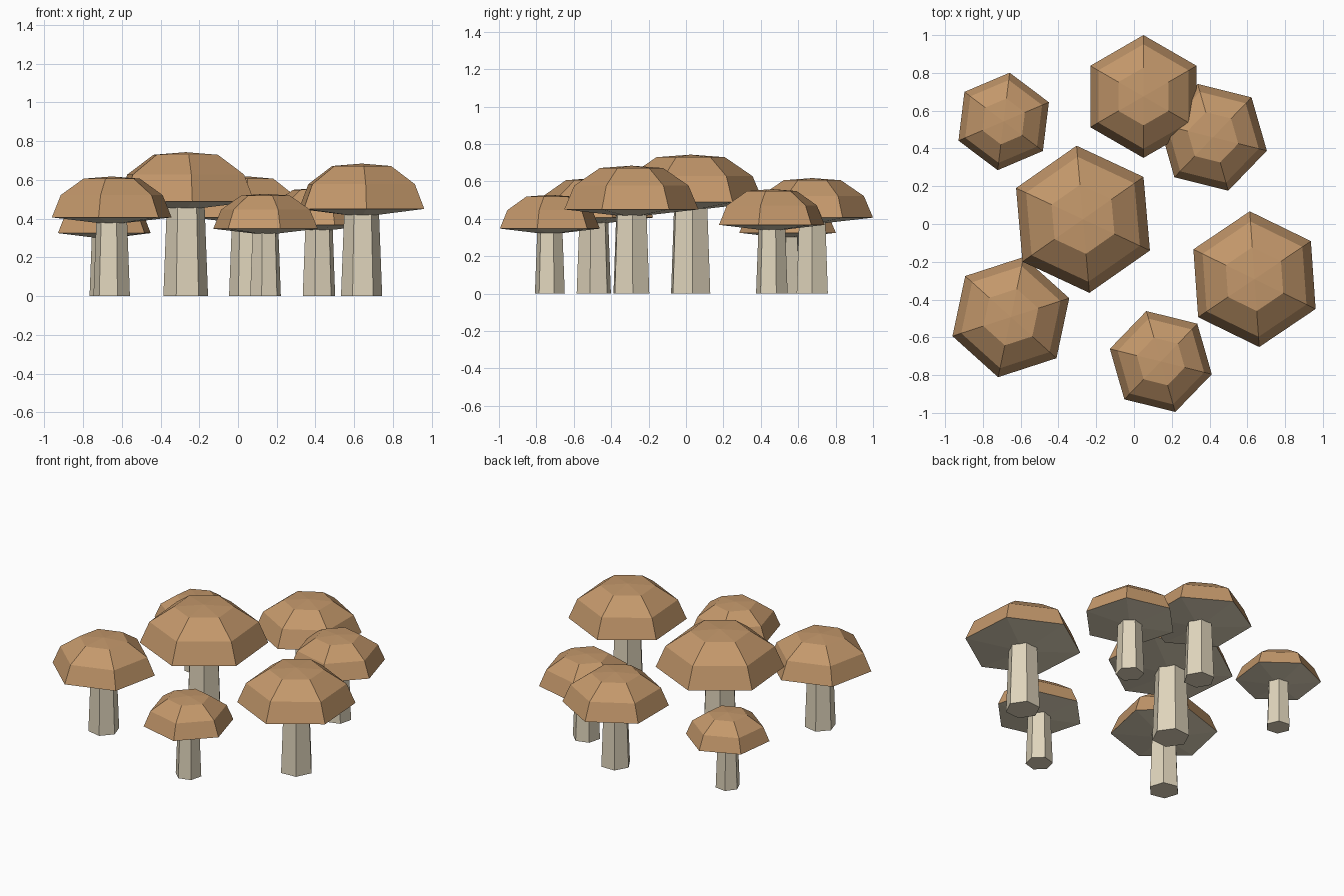
import bpy, bmesh
from math import cos, sin, radians, tau

cube = bpy.data.objects.get("Cube")
if cube:
    bpy.data.objects.remove(cube, do_unlink=True)

SIDES = 6


def make_material(name, color):
    mat = bpy.data.materials.new(name)
    mat.use_nodes = True
    mat.diffuse_color = color
    bsdf = mat.node_tree.nodes["Principled BSDF"]
    bsdf.inputs["Base Color"].default_value = color
    bsdf.inputs["Roughness"].default_value = 0.9
    return mat


cap_brown = make_material("cap brown", (0.55, 0.314, 0.147, 1))
stem_cream = make_material("stem cream", (0.74, 0.66, 0.5, 1))


def lathe(name, profile, turn, materials):
    """Spin (radius, height) points into a closed six-sided flat-shaded mesh."""
    bm = bmesh.new()
    rings = []
    for r, z in profile:
        if r == 0:
            rings.append([bm.verts.new((0, 0, z))] * SIDES)
        else:
            angles = [radians(turn) + tau * i / SIDES for i in range(SIDES)]
            rings.append([bm.verts.new((r * cos(a), r * sin(a), z)) for a in angles])
    for low, high in zip(rings, rings[1:]):
        for i in range(SIDES):
            j = (i + 1) % SIDES
            corners = [low[i], low[j], high[j], high[i]]
            bm.faces.new(list(dict.fromkeys(corners)))
    for ring in (rings[0], rings[-1]):
        if len(set(ring)) == SIDES:
            bm.faces.new(ring)
    bmesh.ops.recalc_face_normals(bm, faces=bm.faces)
    # Downward faces take the last material (the pale underside of the cap)
    for face in bm.faces:
        face.normal_update()
        face.material_index = len(materials) - 1 if face.normal.z < -0.1 else 0
    mesh = bpy.data.meshes.new(name)
    bm.to_mesh(mesh)
    bm.free()
    for mat in materials:
        mesh.materials.append(mat)
    return mesh


# Unit mushroom: cap radius 1, standing on the ground
cap_profile = [(0, 1.135), (1, 1.25), (0.85, 1.605), (0.47, 1.865), (0, 1.9)]
stem_profile = [(0.296, 0), (0.25, 1.2)]
cap_mesh = lathe("mushroom_cap", cap_profile, 30, [cap_brown, stem_cream])
stem_mesh = lathe("mushroom_stem", stem_profile, 0, [stem_cream])

# Name, x, y, cap radius, turn in degrees
mushrooms = [
    ("centre", -0.27, 0.025, 0.391, 5),
    ("back", 0.05, 0.675, 0.325, 0),
    ("front_right", -0.652, -0.493, 0.325, -12),
    ("left", 0.638, -0.292, 0.36, 4),
    ("front", 0.142, -0.728, 0.278, 16),
    ("back_right", -0.69, 0.543, 0.26, -7),
    ("back_left", 0.418, 0.459, 0.294, 16),
]
for place, x, y, size, turn in mushrooms:
    for part, mesh in (("cap", cap_mesh), ("stem", stem_mesh)):
        obj = bpy.data.objects.new(f"{place}_mushroom_{part}", mesh)
        obj.location = (x, y, 0)
        obj.scale = (size, size, size)
        obj.rotation_euler.z = radians(turn)
        bpy.context.collection.objects.link(obj)
